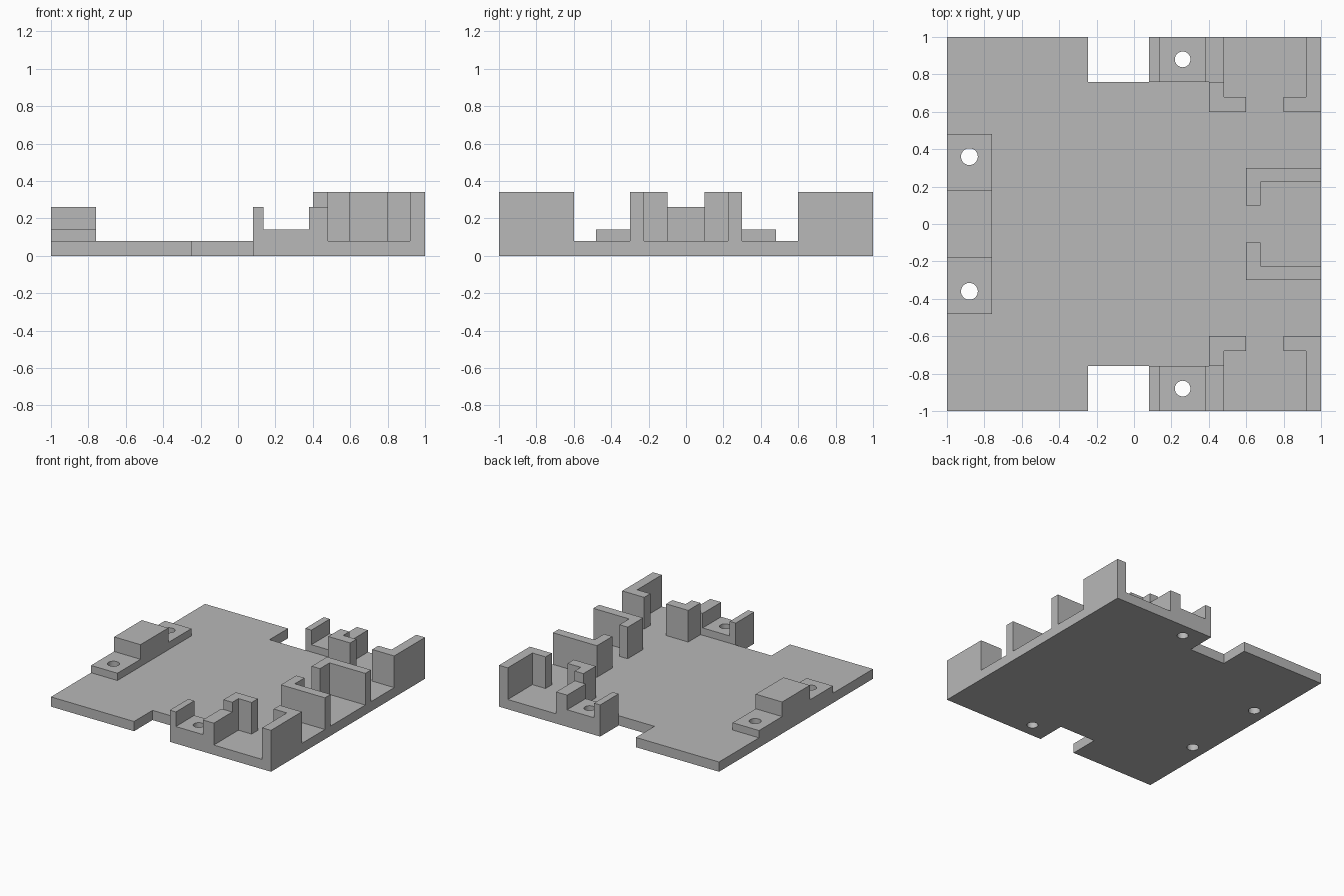
import bpy
import bmesh
from mathutils import Matrix

cube = bpy.data.objects.get("Cube")
if cube:
    bpy.data.objects.remove(cube, do_unlink=True)

grey = bpy.data.materials.new("plain grey")
grey.use_nodes = True
grey.diffuse_color = (0.48, 0.48, 0.48, 1)
grey.node_tree.nodes["Principled BSDF"].inputs["Base Color"].default_value = grey.diffuse_color

FLOOR, PAD, STOP, WALL = 0.08, 0.14, 0.26, 0.34


def add_object(name, bm):
    bmesh.ops.recalc_face_normals(bm, faces=bm.faces)
    mesh = bpy.data.meshes.new(name)
    bm.to_mesh(mesh)
    bm.free()
    mesh.materials.append(grey)
    ob = bpy.data.objects.new(name, mesh)
    bpy.context.collection.objects.link(ob)
    return ob


def prism(name, outline, top, bottom=FLOOR, mirror=True):
    """Extrude a plan outline upward, optionally mirrored front to back."""
    bm = bmesh.new()
    face = bm.faces.new([bm.verts.new((x, y, bottom)) for x, y in outline])
    grown = bmesh.ops.extrude_face_region(bm, geom=[face])
    verts = [v for v in grown["geom"] if isinstance(v, bmesh.types.BMVert)]
    bmesh.ops.translate(bm, vec=(0, 0, top - bottom), verts=verts)
    ob = add_object(name, bm)
    if mirror:
        mod = ob.modifiers.new("front_back", "MIRROR")
        mod.use_axis = (False, True, False)
        mod.use_mirror_merge = False
    return ob


def rect(x0, x1, y0, y1):
    return [(x0, y0), (x1, y0), (x1, y1), (x0, y1)]


# Floor plate with a notch in the front and back edges
half = [(1, 1), (0.08, 1), (0.08, 0.76), (-0.245, 0.76), (-0.245, 1), (-1, 1)]
plate = prism("base_plate", half + [(x, -y) for x, y in reversed(half)], FLOOR, 0, False)

# Screw pads and the stops beside them
side_pad = prism("side_screw_pad", rect(0.08, 0.48, 0.76, 1), PAD)
end_pad = prism("end_screw_pad", rect(-1, -0.76, 0.18, 0.48), PAD)
prism("end_stop_block", rect(-1, -0.76, -0.18, 0.18), STOP, mirror=False)
prism("side_pad_outer_rib", rect(0.08, 0.135, 0.76, 1), STOP, PAD)
prism("side_pad_inner_rib", rect(0.38, 0.48, 0.76, 1), STOP, PAD)

# L-shaped retaining walls
prism("inner_corner_wall", [(0.4, 0.6), (0.6, 0.6), (0.6, 0.68), (0.48, 0.68),
                            (0.48, 0.76), (0.4, 0.76)], WALL)
prism("outer_corner_wall", [(0.8, 0.6), (1, 0.6), (1, 1), (0.92, 1),
                            (0.92, 0.68), (0.8, 0.68)], WALL)
prism("middle_wall", [(0.6, 0.1), (0.675, 0.1), (0.675, 0.225), (1, 0.225),
                      (1, 0.3), (0.6, 0.3)], WALL)

# Screw holes through the pads and the plate
bm = bmesh.new()
for x, y, radius in ((0.26, 0.88, 0.042), (-0.88, 0.36, 0.045)):
    for side in (1, -1):
        bmesh.ops.create_cone(bm, cap_ends=True, segments=32, radius1=radius,
                              radius2=radius, depth=1,
                              matrix=Matrix.Translation((x, y * side, 0)))
cutter = add_object("hole_cutter", bm)
for ob in (plate, side_pad, end_pad):
    mod = ob.modifiers.new("screw_holes", "BOOLEAN")
    mod.operation = "DIFFERENCE"
    mod.solver = "EXACT"
    mod.object = cutter
    bpy.ops.object.select_all(action="DESELECT")
    ob.select_set(True)
    bpy.context.view_layer.objects.active = ob
    for m in list(ob.modifiers):
        bpy.ops.object.modifier_apply(modifier=m.name)
    bpy.ops.object.shade_smooth_by_angle()
bpy.data.objects.remove(cutter, do_unlink=True)
